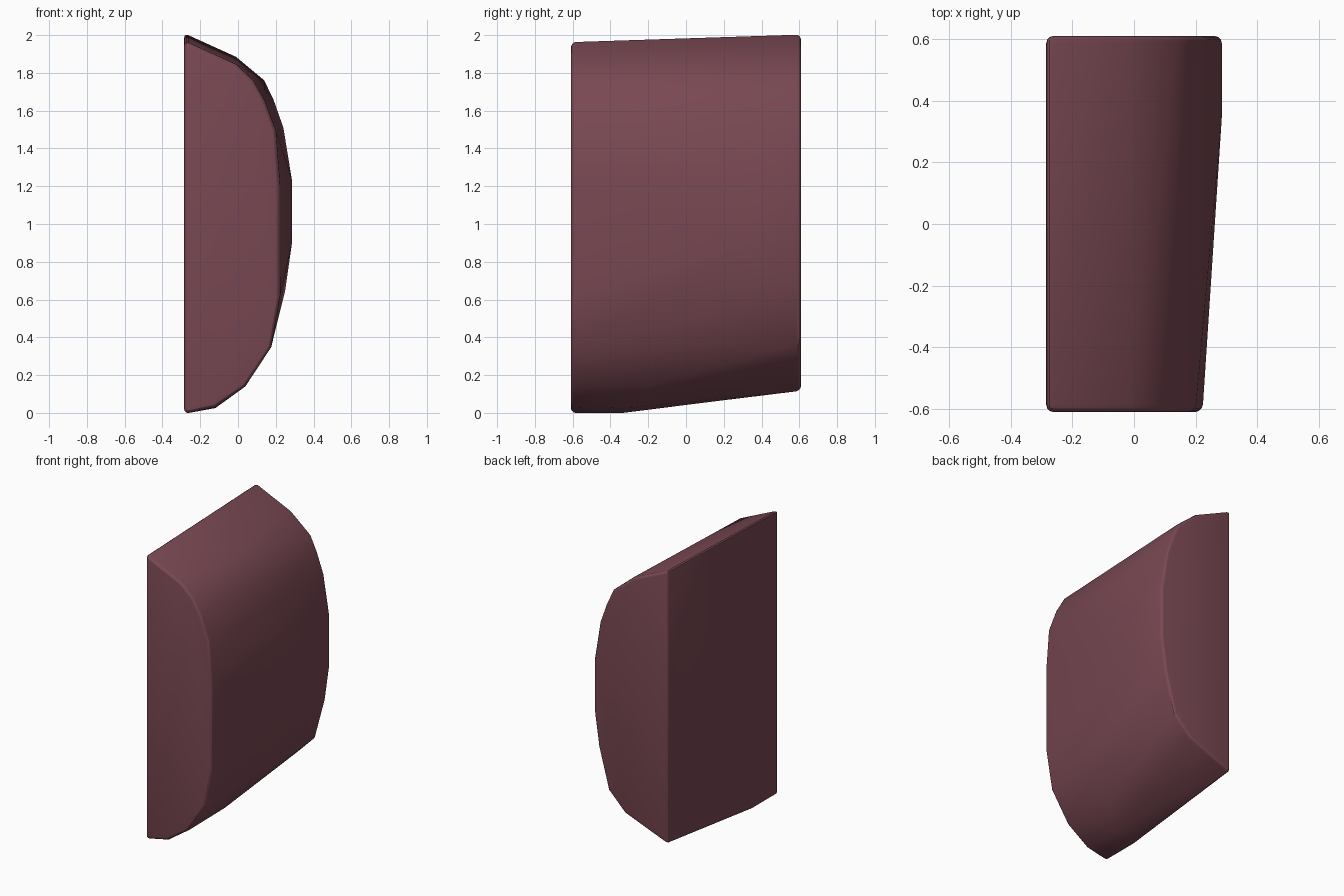
import bpy, bmesh, math

if "Cube" in bpy.data.objects:
    bpy.data.objects.remove(bpy.data.objects["Cube"])

# Cross-sections (x, z), from top left round the bulge to bottom left
front = [(-0.285, 1.975), (-0.01, 1.85), (0.08, 1.765), (0.14, 1.66), (0.20, 1.50),
         (0.222, 1.2), (0.222, 0.62), (0.175, 0.35), (0.04, 0.145), (-0.12, 0.035), (-0.285, 0.0)]
back = [(-0.285, 2.015), (-0.01, 1.89), (0.14, 1.765), (0.19, 1.66), (0.24, 1.52),
        (0.285, 1.24), (0.285, 0.9), (0.25, 0.65), (0.175, 0.37), (0.05, 0.245), (-0.285, 0.115)]
# Points between the ends where the bulge and the underside change slope
middle = [(0.285, 0.35, 1.24), (0.285, 0.35, 0.9), (-0.285, -0.34, 0.0),
          (-0.12, -0.30, 0.03), (0.04, -0.2, 0.15)]

# Body: convex skin over the sections
bm = bmesh.new()
points = [(x, -0.61, z) for x, z in front] + [(x, 0.61, z) for x, z in back] + middle
for p in points:
    bm.verts.new(p)
hull = bmesh.ops.convex_hull(bm, input=bm.verts[:])
loose = [v for v in bm.verts if not v.link_faces]
bmesh.ops.delete(bm, geom=loose, context='VERTS')
bmesh.ops.dissolve_limit(bm, angle_limit=math.radians(1), verts=bm.verts[:], edges=bm.edges[:])
bmesh.ops.recalc_face_normals(bm, faces=bm.faces[:])

# Rounded rims on the end caps and the flat side
rims = [e for e in bm.edges if len(e.link_faces) == 2 and any(
    abs(f.normal.y) > 0.99 or f.normal.x < -0.99 for f in e.link_faces)]
bmesh.ops.bevel(bm, geom=rims, offset=0.025, offset_type='OFFSET', segments=3,
                profile=0.5, affect='EDGES', clamp_overlap=True)
low = min(v.co.z for v in bm.verts)
bmesh.ops.translate(bm, verts=bm.verts[:], vec=(0, 0, -low))

mesh = bpy.data.meshes.new("body")
bm.to_mesh(mesh)
bm.free()
body = bpy.data.objects.new("body", mesh)
bpy.context.collection.objects.link(body)

mat = bpy.data.materials.new("dull_red")
mat.diffuse_color = (0.19, 0.065, 0.085, 1)
mat.use_nodes = True
mat.node_tree.nodes["Principled BSDF"].inputs["Base Color"].default_value = mat.diffuse_color
mesh.materials.append(mat)

bpy.context.view_layer.objects.active = body
body.select_set(True)
bpy.ops.object.shade_smooth_by_angle(angle=math.radians(25))
